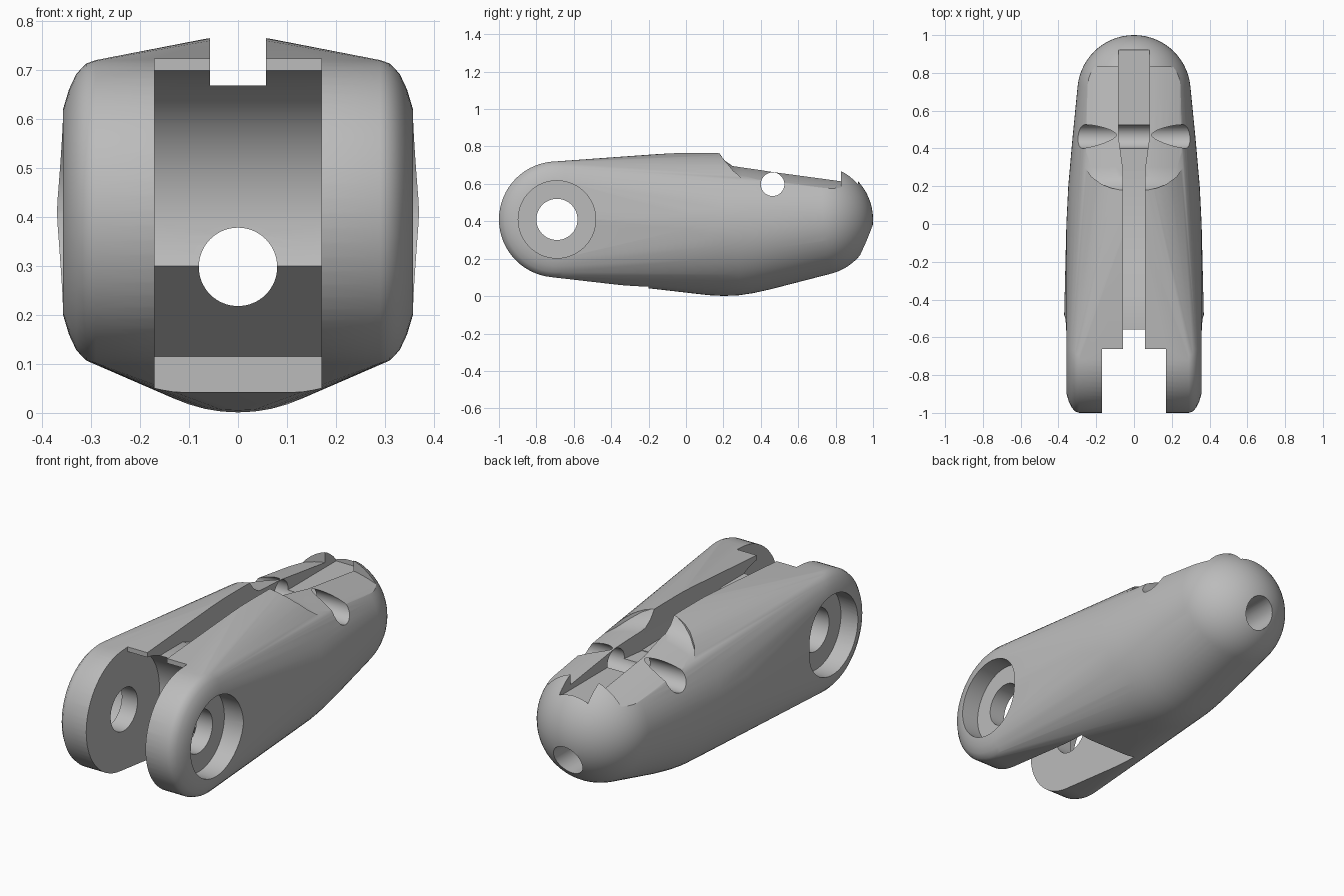
import bpy, bmesh
from math import sin, cos, pi

if "Cube" in bpy.data.objects:
    bpy.data.objects.remove(bpy.data.objects["Cube"])

grey = bpy.data.materials.new("plain_grey")
grey.use_nodes = True
COLOUR = (0.5, 0.5, 0.5, 1)
grey.diffuse_color = COLOUR
grey.node_tree.nodes["Principled BSDF"].inputs["Base Color"].default_value = COLOUR


def finish(bm, name):
    bmesh.ops.recalc_face_normals(bm, faces=bm.faces[:])
    mesh = bpy.data.meshes.new(name)
    bm.to_mesh(mesh)
    bm.free()
    mesh.materials.append(grey)
    obj = bpy.data.objects.new(name, mesh)
    bpy.context.collection.objects.link(obj)
    return obj


def loft(rings, name):
    """Closed solid skinned through rings of equal length."""
    bm = bmesh.new()
    rows = [[bm.verts.new(p) for p in ring] for ring in rings]
    n = len(rows[0])
    for a, b in zip(rows, rows[1:]):
        for i in range(n):
            j = (i + 1) % n
            bm.faces.new((a[i], a[j], b[j], b[i]))
    bm.faces.new(rows[0])
    bm.faces.new(rows[-1])
    return finish(bm, name)


def side_prism(outline, half, name):
    return loft([[(x, y, z) for y, z in outline] for x in (-half, half)], name)


def plan_prism(outline, low, high, name):
    return loft([[(x, y, z) for x, y in outline] for z in (low, high)], name)


def circle(u, v, r, n=64):
    return [(u + r * cos(2 * pi * i / n), v + r * sin(2 * pi * i / n)) for i in range(n)]


PIVOT = (-0.69, 0.41)

# Body: hull around a rounded front disc, oval sections and a ball end
bm = bmesh.new()
for x, r in [(0.29, 0.31), (0.31, 0.303), (0.33, 0.282), (0.345, 0.25), (0.357, 0.21)]:
    for y, z in circle(*PIVOT, r):
        for side in (-1, 1):
            bm.verts.new((side * x, y, z))
for y, width, low, high in [(-0.5, 0.37, 0.1, 0.72), (0, 0.358, 0.022, 0.77),
                            (0.12, 0.352, 0.005, 0.77), (0.2, 0.348, 0.001, 0.769),
                            (0.28, 0.341, 0.004, 0.762), (0.36, 0.334, 0.016, 0.752),
                            (0.45, 0.326, 0.036, 0.74)]:
    for u, v in circle(0, 0, 1):
        bm.verts.new((width * u, y, (low + high) / 2 + v * (high - low) / 2))
bmesh.ops.create_uvsphere(bm, u_segments=64, v_segments=32, radius=0.3)
for v in bm.verts[-(64 * 31 + 2):]:
    v.co.y += 0.7
    v.co.z += 0.41
hull = bmesh.ops.convex_hull(bm, input=bm.verts[:])
junk = {g for k in ("geom_interior", "geom_unused") for g in hull[k]
        if isinstance(g, bmesh.types.BMVert)}
bmesh.ops.delete(bm, geom=list(junk), context="VERTS")
bmesh.ops.dissolve_limit(bm, angle_limit=0.002, verts=bm.verts[:], edges=bm.edges[:])
bmesh.ops.triangulate(bm, faces=bm.faces[:])
body = finish(bm, "lever_body")

cutters = []

# Fork gap with a round clearance wall and an undercut ramp
arc = [(PIVOT[0] + 0.29 * cos(t), PIVOT[1] + 0.29 * sin(t))
       for t in [-0.39 + i * (1.47 + 0.39) / 24 for i in range(25)]]
cutters.append(side_prism([(-1.2, -0.2), (-0.2, -0.2), (-0.2, 0.115)] + arc
                          + [(-0.66, 0.9), (-1.2, 0.9)], 0.17, "fork_gap"))

# Stepped narrow groove along the top, wider towards the back
cutters.append(side_prism([(-0.8, 0.668), (-0.37, 0.668), (-0.21, 0.6),
                           (0.32, 0.59), (0.32, 0.9), (-0.8, 0.9)], 0.057, "front_groove"))
cutters.append(plan_prism([(-0.057, 0.28), (0.057, 0.28), (0.082, 0.46), (0.082, 0.92),
                           (-0.082, 0.92), (-0.082, 0.46)], 0.588, 0.9, "rear_groove"))

# Shallow crowned pocket with a rounded front
rings = []
for y, w, z in [(0.175, 0.05, 0.775), (0.19, 0.12, 0.75), (0.21, 0.17, 0.725),
                (0.25, 0.225, 0.698), (0.3, 0.26, 0.691), (0.38, 0.285, 0.681),
                (0.83, 0.285, 0.62)]:
    xs = [w * (i / 8 - 1) for i in range(17)]
    rings.append([(x, y, z - 0.9 * x * x) for x in xs] + [(w, y, 0.95), (-w, y, 0.95)])
cutters.append(loft(rings, "top_pocket"))

# Pivot bore, cross pin bore and lengthwise bore
cutters.append(side_prism(circle(*PIVOT, 0.11), 0.6, "pivot_bore"))
cutters.append(side_prism(circle(0.463, 0.598, 0.063), 0.6, "pin_bore"))
cutters.append(loft([[(x, y, z) for x, z in circle(0, 0.298, 0.08)]
                     for y in (-1.2, 1.2)], "long_bore"))

# Counterbores on both outer faces
for side, name in ((1, "left_counterbore"), (-1, "right_counterbore")):
    cutters.append(loft([[(side * x, y, z) for y, z in circle(*PIVOT, 0.207)]
                         for x in (0.26, 0.6)], name))

for cutter in cutters:
    cutter.hide_render = True
    cutter.hide_viewport = True
    cutter.display_type = "WIRE"
    cut = body.modifiers.new(cutter.name, "BOOLEAN")
    cut.operation = "DIFFERENCE"
    cut.solver = "EXACT"
    cut.object = cutter

# Bake the cuts, remove the cutters and smooth the curved faces
bpy.context.view_layer.update()
graph = bpy.context.evaluated_depsgraph_get()
baked = bpy.data.meshes.new_from_object(body.evaluated_get(graph))
body.modifiers.clear()
body.data = baked
for cutter in cutters:
    bpy.data.objects.remove(cutter)
bpy.ops.object.select_all(action="DESELECT")
body.select_set(True)
bpy.context.view_layer.objects.active = body
bpy.ops.object.shade_smooth_by_angle(angle=0.5)
